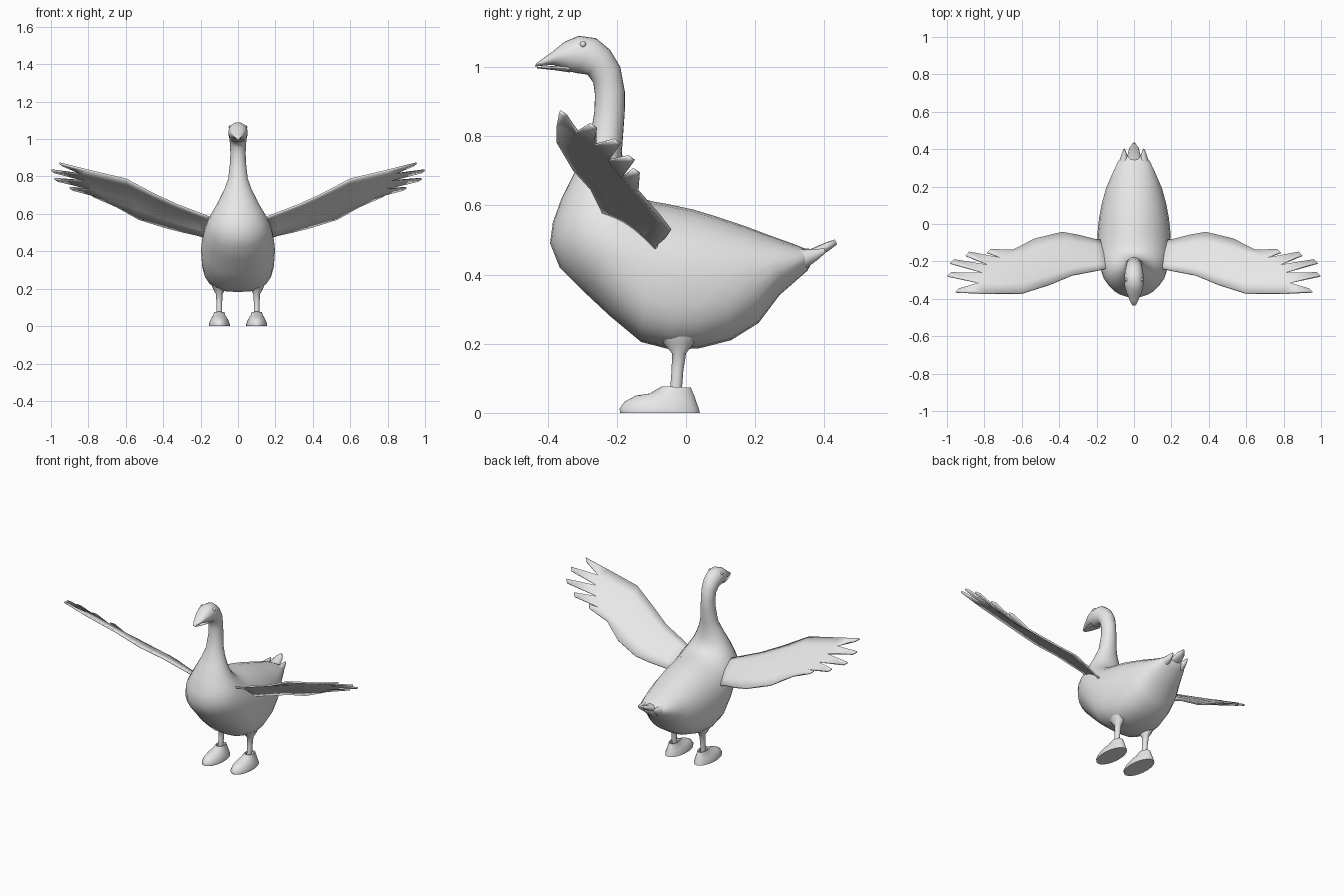
import bpy, bmesh, math
from mathutils import Vector

grey = bpy.data.materials.new("light_grey")
grey.diffuse_color = (0.8, 0.8, 0.8, 1)


def finish(name, bm, angle=40):
    bmesh.ops.recalc_face_normals(bm, faces=bm.faces)
    me = bpy.data.meshes.new(name)
    bm.to_mesh(me)
    bm.free()
    me.materials.append(grey)
    ob = bpy.data.objects.new(name, me)
    bpy.context.collection.objects.link(ob)
    bpy.ops.object.select_all(action='DESELECT')
    ob.select_set(True)
    bpy.context.view_layer.objects.active = ob
    bpy.ops.object.shade_smooth_by_angle(angle=math.radians(angle))
    return ob


def power(v, e):
    return math.copysign(abs(v) ** e, v)


def loft(name, rings, x=0, n=24, angle=40):
    """Skin oval rings: (front y, z, back y, z, half width, optional lower squareness)."""
    bm = bmesh.new()
    loops = []
    for r in rings:
        a, b, w = Vector((x, r[0], r[1])), Vector((x, r[2], r[3])), r[4]
        e = r[5] if len(r) > 5 else 1
        loop = []
        for i in range(n):
            t = 2 * math.pi * i / n
            c, s = math.cos(t), math.sin(t)
            if c < 0:
                c, s = power(c, e), power(s, e)
            loop.append(bm.verts.new((a + b) / 2 + (b - a) / 2 * c + Vector((w * s, 0, 0))))
        loops.append(loop)
    for p, q in zip(loops, loops[1:]):
        for i in range(n):
            j = (i + 1) % n
            bm.faces.new((p[i], p[j], q[j], q[i]))
    bm.faces.new(loops[0])
    bm.faces.new(loops[-1])
    return finish(name, bm, angle)


# Body, neck, head and upper bill in one skin, from rump to bill tip
loft("body_neck_head", [
    (.37, .445, .362, .467, .05),
    (.35, .41, .32, .485, .085),
    (.27, .34, .25, .51, .12),
    (.21, .26, .17, .54, .15, .9),
    (.13, .21, .09, .567, .172, .8),
    (.04, .187, .02, .588, .187, .72),
    (-.04, .182, -.05, .603, .195, .7),
    (-.13, .205, -.10, .612, .198, .75),
    (-.22, .28, -.13, .622, .193, .85),
    (-.30, .355, -.15, .635, .183),
    (-.365, .42, -.162, .65, .168),
    (-.393, .49, -.172, .67, .147),
    (-.385, .55, -.178, .69, .125),
    (-.36, .62, -.183, .72, .10),
    (-.32, .70, -.185, .76, .073),
    (-.28, .78, -.182, .80, .052),
    (-.265, .87, -.177, .87, .043),
    (-.263, .92, -.177, .93, .041),
    (-.268, .955, -.19, 1.0, .043),
    (-.285, .978, -.22, 1.05, .048),
    (-.315, .982, -.26, 1.083, .052),
    (-.342, .988, -.31, 1.09, .051),
    (-.362, .997, -.352, 1.072, .043),
    (-.385, 1.006, -.385, 1.045, .032),
    (-.41, 1.004, -.41, 1.027, .022),
    (-.437, 1.001, -.433, 1.01, .009)], angle=60)

# Lower bill
loft("lower_bill", [
    (-.335, .984, -.335, 1.004, .036),
    (-.375, .99, -.375, 1.003, .03),
    (-.41, .994, -.41, 1.001, .018),
    (-.43, .996, -.43, 1.0, .008)], n=16)

# Tail feathers: one long in the middle, one short on each side
loft("tail_middle", [
    (.30, .43, .30, .48, .045),
    (.37, .444, .36, .474, .036),
    (.41, .467, .405, .493, .025),
    (.437, .487, .43, .501, .006)], n=12, angle=60)
for side, label in ((1, "right"), (-1, "left")):
    loft("tail_" + label, [
        (.28, .42, .28, .48, .035),
        (.35, .42, .34, .472, .024),
        (.38, .442, .375, .474, .013),
        (.403, .462, .40, .475, .003)], x=.052 * side, n=12, angle=60)

# Wing outline: leading and trailing stations, then feather roots and tips
LEAD = [(.10, -.23, .56), (.20, -.25, .60), (.33, -.275, .65), (.45, -.325, .705), (.60, -.372, .785)]
TRAIL = [(.15, -.09, .465), (.21, -.083, .485), (.30, -.06, .505), (.385, -.045, .527), (.53, -.08, .572)]
ROOTS = [(.80, -.372, .832), (.83, -.315, .812), (.80, -.262, .775),
         (.77, -.222, .73), (.70, -.185, .68), (.65, -.14, .64)]
TIPS = [(.955, -.358, .867), (.998, -.272, .83), (.982, -.203, .785), (.90, -.162, .737), (.785, -.147, .70)]


def wing(name, side):
    bm = bmesh.new()
    flip = lambda p: Vector((p[0] * side, p[1], p[2]))
    rows = []
    for a, b in zip(LEAD, TRAIL):
        a, b = flip(a), flip(b)
        rows.append([bm.verts.new(a.lerp(b, k / 5) + Vector((0, 0, .018 * math.sin(math.pi * k / 5))))
                     for k in range(6)])
    rows.append([bm.verts.new(flip(p)) for p in ROOTS])
    for p, q in zip(rows, rows[1:]):
        for k in range(5):
            bm.faces.new((p[k], p[k + 1], q[k + 1], q[k]))
    # Slanted feather ends
    for k, t in enumerate(TIPS):
        front = bm.verts.new(flip((t[0], t[1] - .007, t[2] + .004)))
        back = bm.verts.new(flip((t[0] - .018, t[1] + .012, t[2] - .009)))
        bm.faces.new((rows[-1][k], rows[-1][k + 1], back, front))
    ob = finish(name, bm, 35)
    mod = ob.modifiers.new("thickness", 'SOLIDIFY')
    mod.thickness = .01
    mod.offset = 0


for side, label in ((1, "right"), (-1, "left")):
    wing("wing_" + label, side)
    x = .1 * side
    # Thigh tapering into a thin leg
    loft("leg_" + label, [
        (-.12, .32, .08, .32, .068),
        (-.10, .25, .06, .25, .05),
        (-.065, .20, .022, .20, .034),
        (-.04, .172, 0, .172, .018),
        (-.042, .12, -.008, .12, .015),
        (-.048, .04, -.014, .04, .015)], x=x, n=16, angle=60)
    # Shoe-like foot with an open collar
    loft("foot_" + label, [
        (-.19, 0, .04, 0, .056),
        (-.192, .012, .037, .012, .056),
        (-.178, .032, .03, .032, .048),
        (-.145, .05, .024, .05, .038),
        (-.105, .056, .02, .058, .033),
        (-.07, .077, .014, .073, .027),
        (-.062, .076, .006, .072, .021),
        (-.058, .055, .002, .055, .019)], x=x, n=24, angle=50)
    # Eye
    bm = bmesh.new()
    bmesh.ops.create_uvsphere(bm, u_segments=12, v_segments=8, radius=.009)
    bmesh.ops.translate(bm, verts=bm.verts, vec=(.041 * side, -.298, 1.065))
    finish("eye_" + label, bm, 60)
